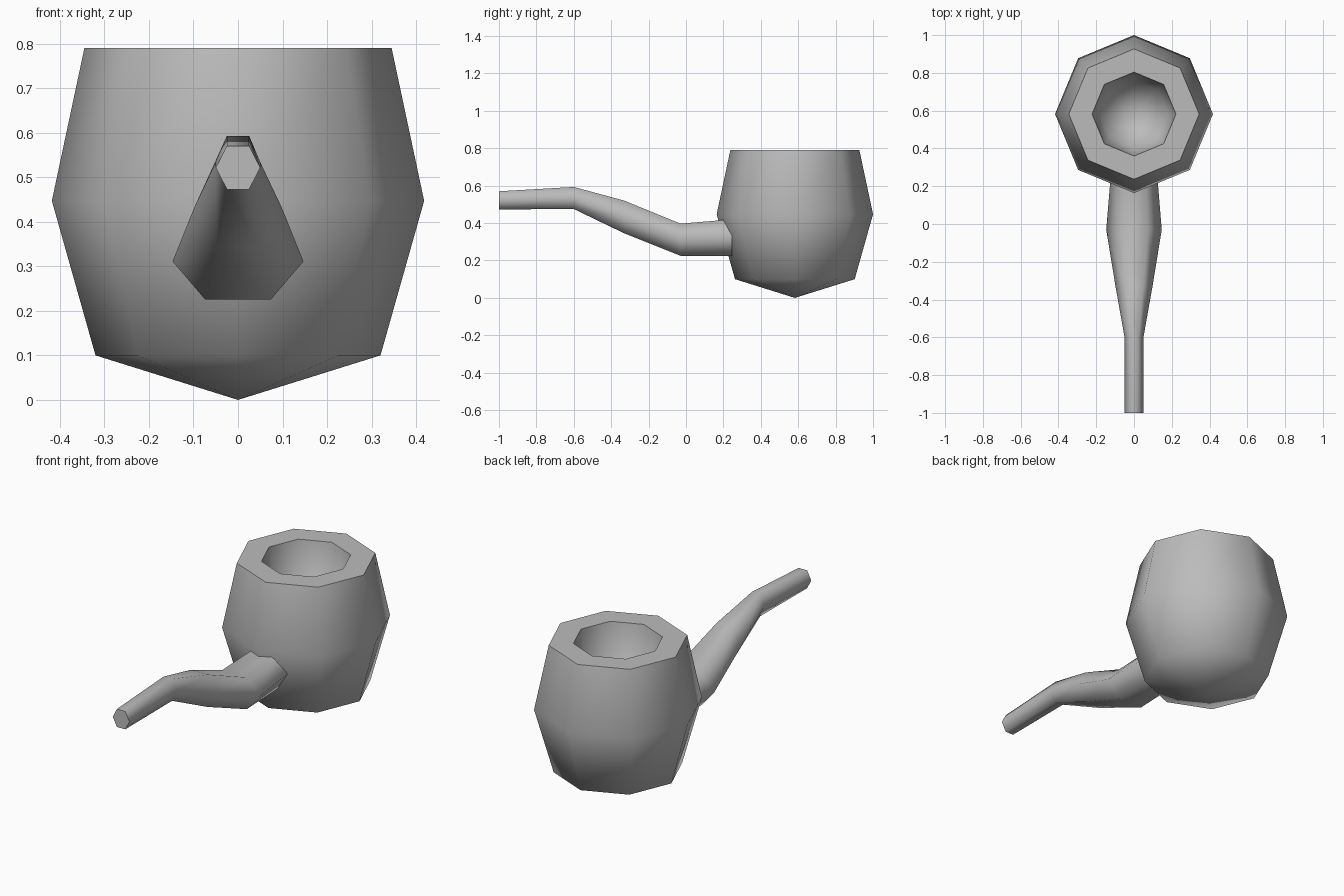
import bpy, bmesh, math

cube = bpy.data.objects.get("Cube")
if cube:
    bpy.data.objects.remove(cube, do_unlink=True)

grey = bpy.data.materials.new("plain grey")
grey.use_nodes = True
colour = (0.5, 0.5, 0.5, 1)
grey.diffuse_color = colour
grey.node_tree.nodes["Principled BSDF"].inputs["Base Color"].default_value = colour


def finish(bm, name):
    """Turn a bmesh into a softly shaded object with sharp rims."""
    bmesh.ops.recalc_face_normals(bm, faces=bm.faces)
    mesh = bpy.data.meshes.new(name)
    bm.to_mesh(mesh)
    bm.free()
    mesh.materials.append(grey)
    obj = bpy.data.objects.new(name, mesh)
    bpy.context.collection.objects.link(obj)
    bpy.ops.object.select_all(action='DESELECT')
    obj.select_set(True)
    bpy.context.view_layer.objects.active = obj
    bpy.ops.object.shade_smooth_by_angle(angle=math.radians(75))
    return obj


def bridge(bm, a, b):
    for i in range(len(a)):
        j = (i + 1) % len(a)
        bm.faces.new((a[i], a[j], b[j], b[i]))


def fan(bm, ring, tip):
    for i in range(len(ring)):
        bm.faces.new((ring[i], ring[(i + 1) % len(ring)], tip))


# Bowl: eight-sided barrel with pointed base and hollow chamber
SIDES, BOWL_Y = 8, 0.582
profile = [(0.32, 0.1), (0.418, 0.447), (0.345, 0.79), (0.222, 0.79), (0.18, 0.5)]
bm = bmesh.new()
rings = []
for radius, z in profile:
    angles = [math.tau * i / SIDES for i in range(SIDES)]
    rings.append([bm.verts.new((radius * math.cos(a), BOWL_Y + radius * math.sin(a), z))
                  for a in angles])
for lower, upper in zip(rings, rings[1:]):
    bridge(bm, lower, upper)
fan(bm, rings[0], bm.verts.new((0, BOWL_Y, 0)))
fan(bm, rings[-1], bm.verts.new((0, BOWL_Y, 0.4)))
finish(bm, "bowl")

# Stem: six-sided tube bending from mouthpiece to bowl
# Each section: y, half width, bottom z, top z
sections = [(-1, 0.05, 0.473, 0.57), (-0.6, 0.05, 0.475, 0.593),
            (-0.33, 0.098, 0.345, 0.52), (-0.03, 0.147, 0.225, 0.397),
            (0.245, 0.124, 0.225, 0.42)]
bm = bmesh.new()
rings = []
for y, half, low, high in sections:
    mid = (low + high) / 2
    outline = [(half, mid), (half / 2, high), (-half / 2, high),
               (-half, mid), (-half / 2, low), (half / 2, low)]
    rings.append([bm.verts.new((x, y, z)) for x, z in outline])
for near, far in zip(rings, rings[1:]):
    bridge(bm, near, far)
bm.faces.new(rings[0])
bm.faces.new(rings[-1])
finish(bm, "stem")
